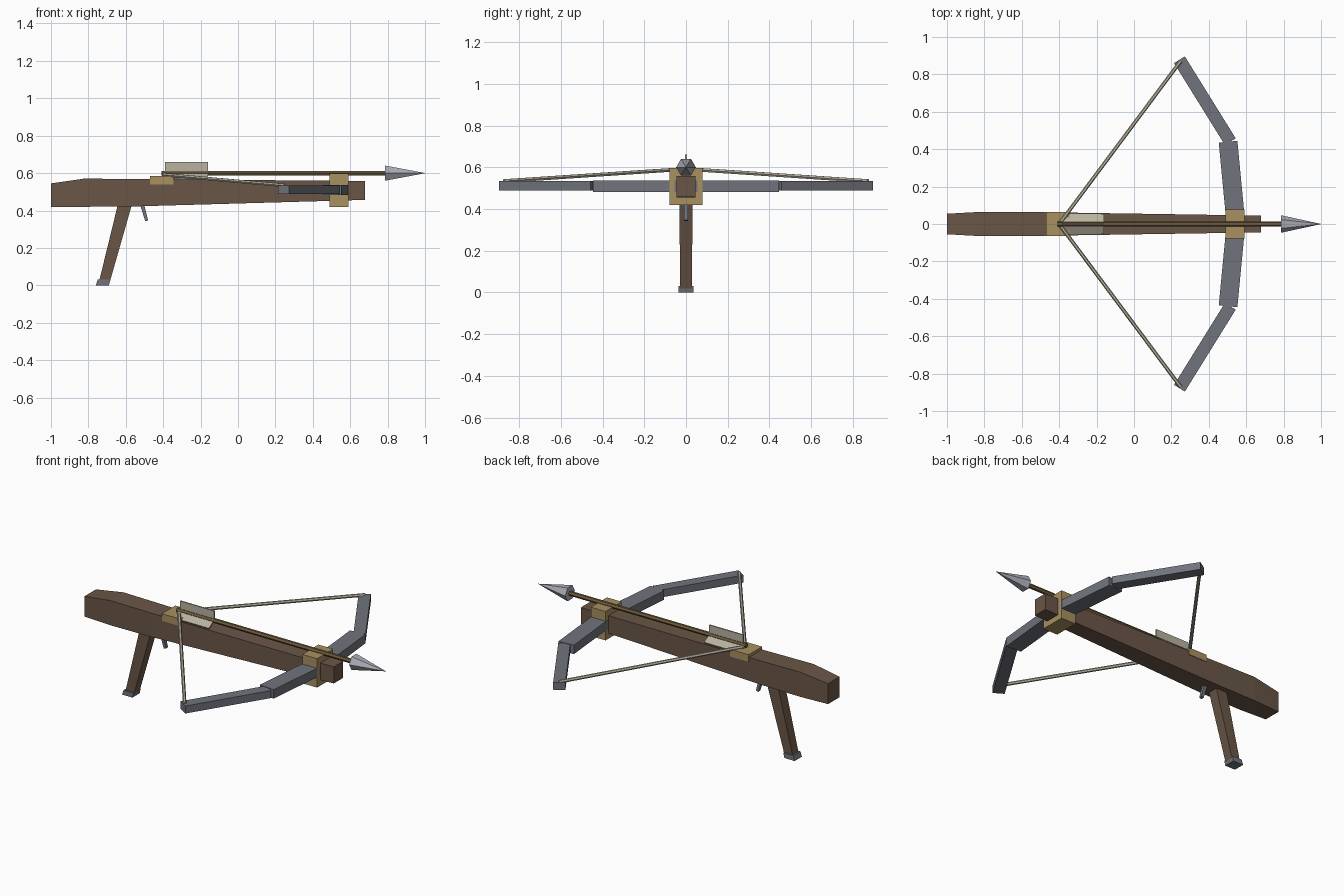
import bpy, bmesh, math
from mathutils import Vector

if "Cube" in bpy.data.objects:
    bpy.data.objects.remove(bpy.data.objects["Cube"])


def material(name, r, g, b):
    m = bpy.data.materials.new(name)
    lin = [((c / 255 + 0.055) / 1.055) ** 2.4 for c in (r, g, b)]
    m.diffuse_color = (*lin, 1)
    m.use_nodes = True
    m.node_tree.nodes["Principled BSDF"].inputs["Base Color"].default_value = m.diffuse_color
    return m


WOOD = material("dark wood", 106, 86, 71)
SHAFT = material("shaft wood", 112, 92, 62)
STEEL = material("dark steel", 113, 116, 125)
TIP = material("bright steel", 172, 175, 184)
BRASS = material("brass", 168, 144, 96)
CORD = material("pale cord", 184, 178, 160)


def loft(name, rings, mat):
    """Skin a row of equal-sided cross-sections and cap both ends."""
    bm = bmesh.new()
    vs = [[bm.verts.new(p) for p in ring] for ring in rings]
    n = len(vs[0])
    for a, b in zip(vs, vs[1:]):
        for i in range(n):
            j = (i + 1) % n
            bm.faces.new((a[i], a[j], b[j], b[i]))
    bm.faces.new(vs[0])
    bm.faces.new(vs[-1])
    bmesh.ops.recalc_face_normals(bm, faces=bm.faces)
    me = bpy.data.meshes.new(name)
    bm.to_mesh(me)
    bm.free()
    me.materials.append(mat)
    ob = bpy.data.objects.new(name, me)
    bpy.context.collection.objects.link(ob)
    return ob


def beam(name, p, q, size0, size1, mat, sideways=None):
    """Four-sided bar from p to q; sizes are (across, other) at each end."""
    p, q = Vector(p), Vector(q)
    d = (q - p).normalized()
    u = Vector(sideways) if sideways else d.cross((0, 0, 1)).normalized()
    v = u.cross(d).normalized()
    rings = [[c + u * (w / 2 * a) + v * (h / 2 * b) for a, b in ((-1, -1), (1, -1), (1, 1), (-1, 1))]
             for c, (w, h) in ((p, size0), (q, size1))]
    return loft(name, rings, mat)


def rod(name, p, q, r0, r1, mat, sides=6):
    """Round bar or cone from p to q, with a corner pointing sideways."""
    p, q = Vector(p), Vector(q)
    d = (q - p).normalized()
    u = d.cross((0, 0, 1)).normalized()
    v = u.cross(d)
    rings = []
    for c, r in ((p, r0), (q, r1)):
        ang = [2 * math.pi * i / sides for i in range(sides)]
        rings.append([c + (u * math.cos(t) + v * math.sin(t)) * r for t in ang])
    return loft(name, rings, mat)


def box(name, x0, x1, y, z0, z1, mat):
    zc = (z0 + z1) / 2
    s = (2 * y, z1 - z0)
    return beam(name, (x0, 0, zc), (x1, 0, zc), s, s, mat)


# Stock: x, half width, bottom, top
stations = [(-1, .055, .42, .545), (-.82, .065, .42, .571),
            (-.55, .064, .422, .568), (.68, .045, .457, .558)]
loft("stock", [[(x, -w, b), (x, w, b), (x, w, t), (x, -w, t)] for x, w, b, t in stations], WOOD)

# Grip, its metal cap and the trigger
loft("grip", [[(a, -w, z), (b, -w, z), (b, w, z), (a, w, z)]
              for a, b, w, z in ((-.743, -.685, .028, .02), (-.638, -.562, .032, .45))], WOOD)
loft("grip_cap", [[(a, -.035, z0), (b, -.035, z1), (b, .035, z1), (a, .035, z0)]
                  for a, b, z0, z1 in ((-.76, -.69, 0, 0), (-.75, -.683, .03, .03))], STEEL)
beam("trigger", (-.515, 0, .44), (-.488, 0, .345), (.02, .022), (.02, .016), STEEL, (0, 1, 0))

# Brass string catch and bow bracket
box("string_catch", -.47, -.345, .065, .54, .584, BRASS)
box("bow_bracket", .49, .59, .078, .42, .597, BRASS)

# Bow limbs and string, mirrored across the stock
for s, side in ((1, "left"), (-1, "right")):
    beam(f"inner_limb_{side}", (.545, 0, .51), (.503, s * .44, .51), (.1, .055), (.1, .055), STEEL)
    beam(f"outer_limb_{side}", (.515, s * .44, .512), (.243, s * .878, .512),
         (.068, .046), (.068, .046), STEEL)
    rod(f"string_{side}", (-.40, 0, .592), (.25, s * .872, .534), .01, .01, CORD)

# Bolt: shaft, pointed head and three vanes
rod("bolt_shaft", (-.41, 0, .6), (.80, 0, .6), .014, .014, SHAFT)
rod("bolt_head", (.785, 0, .6), (1, 0, .6), .047, .0005, TIP)
for i in range(3):
    t = math.radians(90 + 120 * i)
    out = Vector((0, math.cos(t), math.sin(t)))
    c = Vector((0, 0, .6)) + out * .03
    beam(f"vane_{i + 1}", c + Vector((-.39, 0, 0)), c + Vector((-.16, 0, 0)),
         (.06, .008), (.06, .008), CORD, out)
